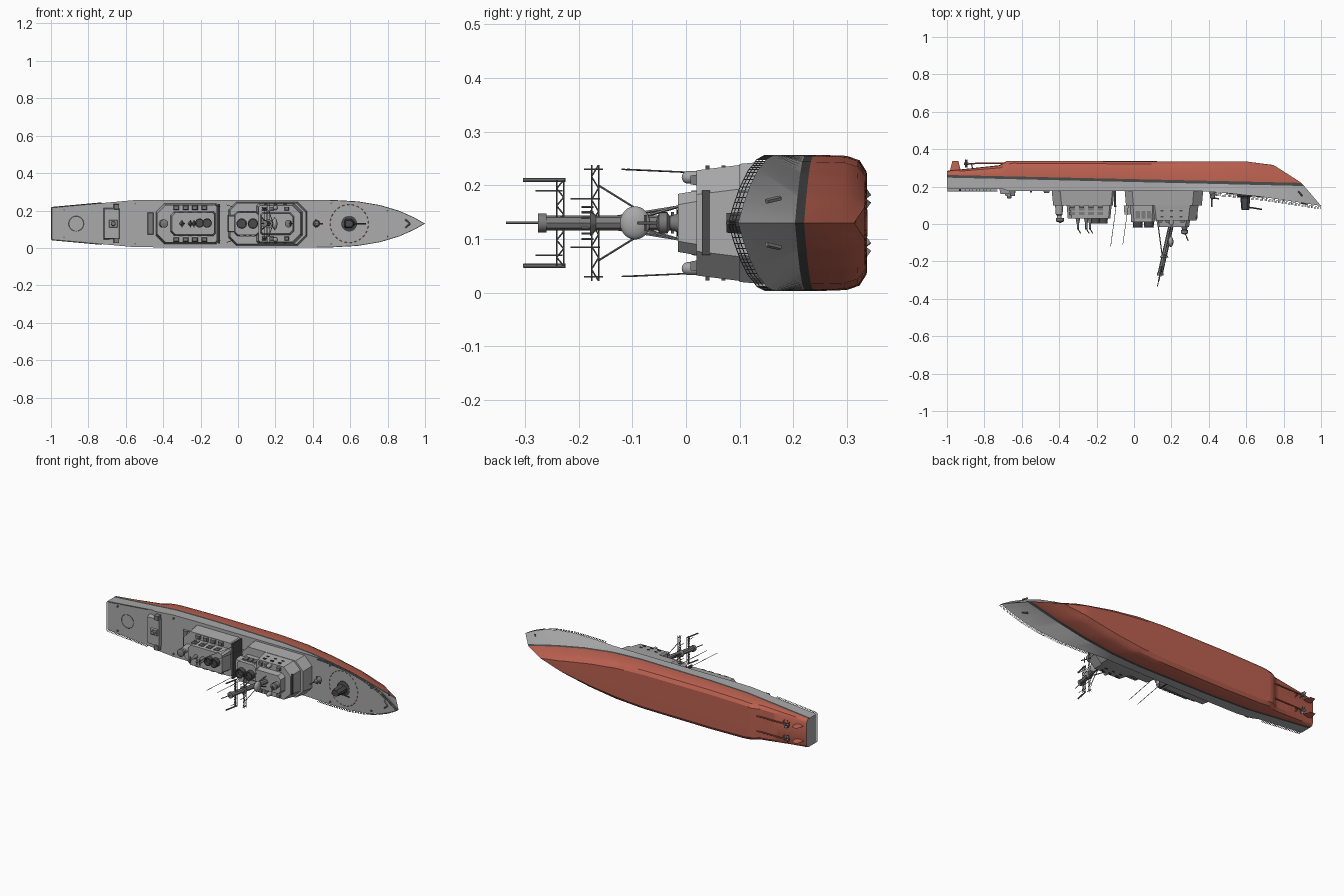
import bpy, bmesh, math
from mathutils import Vector, Matrix

if "Cube" in bpy.data.objects:
    bpy.data.objects.remove(bpy.data.objects["Cube"])

# Ship is described upright (x forward, y beam, z up), then laid on its side
LAY = Matrix.Translation((0, 0, .13)) @ Matrix.Rotation(math.pi / 2, 4, 'X')

def material(name, c):
    m = bpy.data.materials.new(name)
    m.diffuse_color = (*c, 1)
    m.use_nodes = True
    m.node_tree.nodes["Principled BSDF"].inputs["Base Color"].default_value = m.diffuse_color
    return m

GREY = material("grey_paint", (.4, .4, .4))
DARK = material("dark_paint", (.07, .07, .07))
RED = material("red_paint", (.5, .12, .08))
MID = material("mid_grey", (.2, .2, .2))

def finish(name, bm, mats, smooth=None):
    bmesh.ops.remove_doubles(bm, verts=bm.verts, dist=1e-5)
    bmesh.ops.recalc_face_normals(bm, faces=bm.faces)
    me = bpy.data.meshes.new(name)
    bm.to_mesh(me)
    bm.free()
    me.transform(LAY)
    for m in mats:
        me.materials.append(m)
    ob = bpy.data.objects.new(name, me)
    bpy.context.collection.objects.link(ob)
    if smooth:
        bpy.ops.object.select_all(action='DESELECT')
        ob.select_set(True)
        bpy.context.view_layer.objects.active = ob
        bpy.ops.object.shade_smooth_by_angle(angle=math.radians(smooth))
    return ob

def lerp(pts, x):
    for (a, u), (b, v) in zip(pts, pts[1:]):
        if x <= b:
            return u + (v - u) * max(0, x - a) / (b - a)
    return pts[-1][1]

def prism(name, outline, z0, z1, inset=0, mat=GREY):
    cx = sum(p[0] for p in outline) / len(outline)
    cy = sum(p[1] for p in outline) / len(outline)
    bm = bmesh.new()
    lo = [bm.verts.new((x, y, z0)) for x, y in outline]
    sh = lambda d: d - math.copysign(min(inset, abs(d)), d)
    hi = [bm.verts.new((cx + sh(x - cx), cy + sh(y - cy), z1)) for x, y in outline]
    n = len(lo)
    bm.faces.new(lo), bm.faces.new(hi)
    for i in range(n):
        bm.faces.new((lo[i], lo[(i + 1) % n], hi[(i + 1) % n], hi[i]))
    return finish(name, bm, [mat])

def box(name, x0, x1, y0, y1, z0, z1, inset=0, mat=GREY):
    return prism(name, [(x0, y0), (x1, y0), (x1, y1), (x0, y1)], z0, z1, inset, mat)

def octo(x0, x1, w, cf, ca):
    return [(x0, ca - w), (x0 + ca, -w), (x1 - cf, -w), (x1, cf - w),
            (x1, w - cf), (x1 - cf, w), (x0 + ca, w), (x0, w - ca)]

def tubes(name, segs, r, n=5, mat=MID):
    bm = bmesh.new()
    for a, b in segs:
        a, b = Vector(a), Vector(b)
        d = b - a
        m = Matrix.Translation((a + b) / 2) @ d.to_track_quat('Z', 'Y').to_matrix().to_4x4()
        bmesh.ops.create_cone(bm, cap_ends=True, segments=n, radius1=r, radius2=r, depth=d.length, matrix=m)
    return finish(name, bm, [mat], 40 if n > 6 else None)

def lathe(name, prof, loc, mat=GREY, n=24):
    bm = bmesh.new()
    vs = [bm.verts.new((r, 0, z)) for r, z in prof]
    es = [bm.edges.new(p) for p in zip(vs, vs[1:])]
    bmesh.ops.spin(bm, geom=vs + es, cent=(0, 0, 0), axis=(0, 0, 1), angle=2 * math.pi, steps=n)
    bmesh.ops.translate(bm, verts=bm.verts, vec=loc)
    return finish(name, bm, [mat], 40)

def ball(name, loc, r, mat=GREY):
    return lathe(name, [(r * math.sin(i * math.pi / 10), -r * math.cos(i * math.pi / 10)) for i in range(11)], loc, mat)

# Hull: seven lofted levels from deck to keel, each ending on the raked stem
DECK_Z = [(-1, -.187), (-.7, -.187), (-.67, -.176), (.35, -.176), (.5, -.165), (.7, -.143), (.9, -.113), (1, -.097)]
DECK_W = [(0, .085), (.22, .125), (.3, .127), (.75, .127), (.82, .119), (.88, .099), (.93, .069), (.97, .034), (1, 0)]
WL_W = [(0, .085), (.22, .122), (.35, .127), (.6, .125), (.7, .114), (.8, .087), (.9, .048), (1, 0)]
deck = lambda x: lerp(DECK_Z, x)
deck_w = lambda x: lerp(DECK_W, (x + 1) / 2)
LEVELS = [  # stem x, heights along t, width factor
    (.91, [(0, -.248), (1, -.203)], 1),
    (.895, [(0, -.262), (1, -.22)], 1),
    (.83, [(0, -.27), (.16, -.28), (.19, -.302), (.9, -.292), (1, -.262)], .985),
    (.775, [(0, -.277), (.16, -.30), (.19, -.325), (.9, -.318), (1, -.297)], .92),
    (.75, [(0, -.283), (.16, -.312), (.185, -.337), (.92, -.333), (1, -.313)], .76),
    (.74, [(0, -.284), (.16, -.314), (.185, -.338), (.92, -.334), (1, -.316)], 0)]

def ring(t):
    x = -1 + 2 * t
    side = [(x, lerp(DECK_W, t), deck(x))]
    for xb, hs, k in LEVELS:
        side.append((-1 + t * (xb + 1), k * lerp(WL_W, t), lerp(hs, t)))
    return side + [(a, -b, c) for a, b, c in side[-2::-1]]

bm = bmesh.new()
ts = sorted({i / 50 for i in range(51)} | {.15, .165, .185, .93, .97, .985})
rings = [[bm.verts.new(p) for p in ring(t)] for t in ts]
bm.faces.new(rings[0])
for a, b in zip(rings, rings[1:]):
    for i in range(12):
        f = bm.faces.new((a[i], a[i + 1], b[i + 1], b[i]))
        f.material_index = 0 if i in (0, 11) else 1 if i in (1, 10) else 2
    bm.faces.new((a[0], a[-1], b[-1], b[0]))
finish("hull", bm, [GREY, DARK, RED], 30)

# Running gear: shafts, propellers and rudders
for s in (-1, 1):
    y = s * .045
    tubes("propeller_shaft", [((-.66, y, -.325), (-.91, y, -.323))], .004, 10, RED)
    tubes("shaft_strut", [((-.87, y, -.323), (-.86, y + d, -.285)) for d in (-.015, .015)], .003, 5, RED)
    tubes("propeller_hub", [((-.91, y, -.323), (-.885, y, -.323))], .007, 12, MID)
    bm = bmesh.new()
    for i in range(5):
        m = Matrix.Translation((-.897, y, -.323)) @ Matrix.Rotation(i * math.tau / 5, 4, 'X') \
            @ Matrix.Rotation(s * .6, 4, 'Z') @ Matrix.Translation((0, 0, .013)) @ Matrix.Diagonal((.003, .016, .018, 1))
        bmesh.ops.create_cube(bm, size=1, matrix=m)
    finish("propeller_blades", bm, [MID])
    prism("rudder", [(-.985, y), (-.96, y - .006), (-.935, y - .004), (-.925, y), (-.935, y + .004), (-.96, y + .006)],
          -.28, -.337, .014, RED)

# Stern: landing pad ring, raised launcher platform
def circle(r, cx, z, n, step=1):
    p = lambda i: (cx + r * math.cos(i * math.tau / n), r * math.sin(i * math.tau / n), z)
    return [(p(i), p(i + 1)) for i in range(0, n, step)]

tubes("landing_circle", circle(.04, -.865, -.187, 32), .001)
box("stern_platform", -.72, -.63, -.085, .085, -.19, -.16, .006)
box("stern_launcher_base", -.69, -.645, -.02, .02, -.16, -.15, .003)
lathe("stern_launcher", [(0, 0), (.013, 0), (.011, .012), (0, .015)], (-.667, 0, -.15), MID)
for s in (-1, 1):
    box("platform_locker", -.665, -.635, s * .09 - .015, s * .09 + .015, -.18, -.15, .002, MID)
box("aft_ramp", -.485, -.45, -.06, .06, -.178, -.165, .004, MID)

# Aft superstructure
prism("aft_house", octo(-.44, -.105, .108, .01, .045), -.18, -.1, .008)
prism("aft_upper_house", octo(-.36, -.12, .065, .01, .02), -.1, -.03, .006)
box("aft_front_wall", -.107, -.097, -.105, .105, -.18, -.09, 0, DARK)
lathe("aft_director_pedestal", [(.022, 0), (.018, .05), (.012, .055), (.012, .07), (0, .07)], (-.4, 0, -.1))
lathe("aft_director", [(0, 0), (.022, .004), (.022, .02), (0, .03)], (-.395, 0, -.035), MID)
for x, r in ((-.165, .025), (-.205, .024)):
    lathe("aft_funnel", [(r, 0), (r * .95, .025), (r, .028), (r * .8, .028), (r * .8, .01), (0, .01)], (x, .003, -.03), DARK)
for x in (-.3, -.255, -.235):
    lathe("aft_sensor_post", [(.012, 0), (.006, .03), (.006, .06), (0, .06)], (x, 0, -.03), MID)
    tubes("aft_sensor_arm", [((x, -.02, .025), (x, .02, .025)), ((x, 0, .025), (x + .015, 0, .05))], .003)
for s in (-1, 1):
    for x in (-.33, -.28, -.23, -.18):
        box("aft_vent", x - .015, x + .015, s * .085 - .012, s * .085 + .012, -.1, -.085, .003, MID)
        for z in (-.055, -.08):
            box("aft_louvre", x - .015, x + .015, s * .063 - .003, s * .063 + .003, z - .008, z + .008, 0, MID)

# Forward superstructure: deckhouse, bridge tiers, funnel casing
prism("forward_house", octo(-.05, .37, .117, .05, .04), -.18, -.1, .007)
prism("bridge_house", octo(.1, .345, .108, .045, .01), -.1, -.02, .01)
prism("bridge_top", octo(.12, .3, .06, .02, .01), -.02, .015, .006)
box("bridge_windows", .312, .339, -.06, .06, -.045, -.03, 0, DARK)
prism("funnel_casing", octo(-.02, .115, .065, .015, .015), -.1, -.01, .005)
box("casing_aft_box", -.055, -.015, -.045, .045, -.1, -.05, .004)
for x in (.02, .08):
    lathe("forward_funnel", [(.027, 0), (.025, .028), (.028, .03), (.021, .03), (.021, .01), (0, .01)], (x, 0, -.012), DARK)
for s in (-1, 1):
    ball("satellite_dome", (.2, s * .085, -.004), .012)
    lathe("dome_pedestal", [(.012, 0), (.012, .016)], (.2, s * .085, -.02))
    for x in (.14, .18, .26):
        box("bridge_locker", x - .012, x + .012, s * .08 - .01, s * .08 + .01, -.02, -.008, .002, MID)
    for x in (.02, .05, .08):
        box("casing_louvre", x - .011, x + .011, s * .064 - .004, s * .064 + .004, -.07, -.03, 0, MID)
    for x in (.15, .2, .25):
        for z in (-.04, -.07):
            box("side_window", x - .008, x + .008, s * .102 - .005, s * .102 + .005, z - .004, z + .004, 0, DARK)
    # whip aerials either side of the gap
    tubes("whip_aerial", [((-.095, s * .09, -.1), (-.125, s * .1, .12)), ((-.03, s * .09, -.1), (-.06, s * .1, .11))], .0015)
lathe("forward_director", [(.018, 0), (.012, .015), (.02, .02), (.02, .035), (0, .042)], (.27, 0, .015), MID)
tubes("director_arm", [((.27, 0, .04), (.29, 0, -.0 + .09)), ((.28, -.015, .075), (.28, .015, .075))], .003)

# Mast, raked aft, with lattice yards
mast = lambda z: .2 - .07 * z / .31
tubes("mast", [((mast(0), 0, 0), (mast(.27), 0, .27))], .014, 8)
tubes("mast_tip", [((mast(.27), 0, .27), (mast(.335), 0, .335))], .0025)
lathe("mast_head", [(0, 0), (.018, 0), (.018, .016), (0, .016)], (mast(.267), 0, .26), MID, 12)
lathe("mast_platform", [(0, 0), (.012, 0), (.025, .014), (0, .014)], (mast(.17), 0, .165), MID, 8)
bm = bmesh.new()
bmesh.ops.create_uvsphere(bm, u_segments=24, v_segments=12, radius=1,
                          matrix=Matrix.Translation((mast(.095) + .018, 0, .095)) @ Matrix.Diagonal((.014, .031, .028, 1)))
finish("radar_dish", bm, [GREY], 40)
for z, w in ((.163, .108), (.228, .08)):
    x, segs, n = mast(z), [], 10
    for dx in (-.006, .006):
        segs += [((x + dx, -w, z + dz), (x + dx, w, z + dz)) for dz in (0, .013)]
        for i in range(n):
            a, b = -w + 2 * w * i / n, -w + 2 * w * (i + 1) / n
            segs.append(((x + dx, a, z + .013 * (i % 2)), (x + dx, b, z + .013 * (1 - i % 2))))
    tubes("lattice_yard", segs, .0014, 4)
for s in (-1, 1):
    tubes("yard_brace", [((mast(.05), 0, .05), (mast(.163), s * .07, .163))], .002)
    tubes("mast_stay", [((.13 + .07, s * .035, 0), (mast(.12), 0, .12)), ((.13, s * .03, .015), (mast(.2), 0, .2))], .003)
    tubes("yard_aerial", [((mast(.23), s * .08, .225), (mast(.3), s * .08, .303))], .004, 8)
    tubes("yard_thin_aerials", [((mast(.23), s * .06, .23), (mast(.23), s * .06, .28)),
                                ((mast(.16), s * .1, .155), (mast(.16), s * .1, .19)),
                                ((mast(.16), s * .045, .16), (mast(.16), s * .045, .215))], .0015)
tubes("mast_comb", [((mast(.18) + .01, -.03 + .01 * i, .172), (mast(.18) + .01, -.03 + .01 * i, .195)) for i in range(7)], .002, 4)

# Close-in mount ahead of the bridge
lathe("close_in_mount", [(.02, 0), (.014, .018), (.014, .035), (0, .045)], (.42, 0, -.175), MID)
tubes("close_in_details", [((.42, 0, -.14), (.455, 0, -.135)), ((.415, -.022, -.155), (.415, .022, -.155)),
                           ((.415, 0, -.14), (.415, 0, -.09))], .004)

# Main gun with red danger circle
tubes("danger_circle", [((a[0], a[1], deck(a[0]) + .001), (b[0], b[1], deck(b[0]) + .001))
                        for a, b in circle(.102, .595, 0, 48, 2)], .0015, 4, RED)
lathe("gun_base", [(.042, -.02), (.042, .006), (.03, .01), (0, .01)], (.595, 0, -.155), DARK)
prism("gun_turret", octo(.568, .622, .024, .014, .006), -.147, -.075, .006, DARK)
tubes("gun_barrel", [((.61, 0, -.09), (.685, 0, -.078))], .004, 10, DARK)

# Foredeck fittings: breakwater, anchors, bollards
for s in (-1, 1):
    tubes("breakwater", [((.92, 0, deck(.92) + .002), (.895, s * .022, deck(.895) + .002))], .004, 4)
    tubes("anchor", [((.9, s * .04, -.15), (.88, s * .046, -.175))], .005)
    for x in (.8, .5, -.55, -.93):
        lathe("bollard", [(.005, 0), (.005, .008), (0, .008)], (x, s * (deck_w(x) - .018), deck(x)), MID, 8)

# Railings at bow and stern edges
for name, x0, x1, n, up, out in (("bow_rail", .42, .995, 26, .018, 0), ("stern_rail", -.995, -.73, 14, .012, .004)):
    xs = [x0 + (x1 - x0) * i / n for i in range(n + 1)]
    segs = []
    for s in (-1, 1):
        pt = lambda x, k: (x, s * (deck_w(x) - .001 + out * k), deck(x) + up * k)
        segs += [(pt(x, 0), pt(x, 1)) for x in xs]
        segs += [(pt(a, k), pt(b, k)) for a, b in zip(xs, xs[1:]) for k in (.35, .7, 1)]
    tubes(name, segs, .0009, 4)
tubes("transom_rail", [((-.995, -.085, -.187 + z), (-.995, .085, -.187 + z)) for z in (.005, .012)], .0009, 4)
